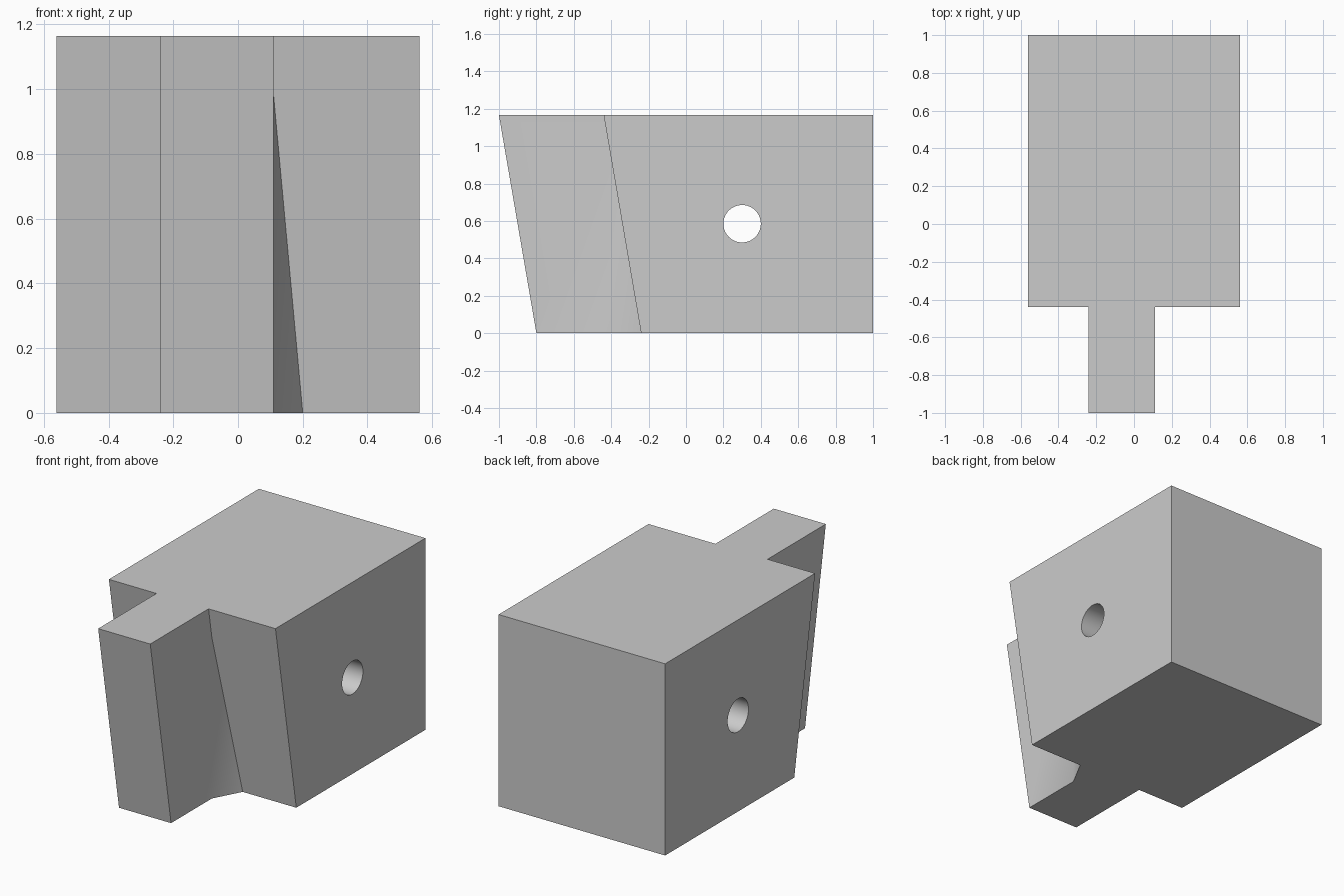
import bpy
import bmesh
from math import pi

cube = bpy.data.objects.get("Cube")
if cube:
    bpy.data.objects.remove(cube, do_unlink=True)

HEIGHT = 1.165
SLOPE = 0.2       # how far the front leans out at the top
HALF = 0.56
LEFT, RIGHT = 0.11, -0.24   # sides of the tongue

grey = bpy.data.materials.new("plain grey")
grey.use_nodes = True
grey.diffuse_color = (0.6, 0.6, 0.6, 1)
grey.node_tree.nodes["Principled BSDF"].inputs["Base Color"].default_value = (0.6, 0.6, 0.6, 1)

bm = bmesh.new()


def column(x, y, lean):
    """Bottom and top vertex of one vertical or leaning edge."""
    return [bm.verts.new((x, y, 0)), bm.verts.new((x, y - lean, HEIGHT))]


# Leaning edges of the tongue and block fronts, vertical edges at the back
tongue_right = column(RIGHT, -0.8, SLOPE)
tongue_left = column(LEFT, -0.8, SLOPE)
front_left = column(HALF, -0.24, SLOPE)
back_left = column(HALF, 1, 0)
back_right = column(-HALF, 1, 0)
front_right = column(-HALF, -0.24, SLOPE)
inner_right = column(RIGHT, -0.24, SLOPE)

# Inner left corner, with a triangular web tapering upward
web_apex_z = 0.98
web_y = -0.24 - SLOPE * web_apex_z / HEIGHT
web_base = bm.verts.new((LEFT, web_y, 0))
web_end = bm.verts.new((0.2, -0.24, 0))
web_apex = bm.verts.new((LEFT, web_y, web_apex_z))
inner_top = bm.verts.new((LEFT, -0.24 - SLOPE, HEIGHT))

# Plain side walls
walls = [front_left, back_left, back_right, front_right,
         inner_right, tongue_right, tongue_left]
for a, b in zip(walls, walls[1:]):
    bm.faces.new((a[0], b[0], b[1], a[1]))

# Walls meeting at the web
bm.faces.new((tongue_left[0], web_base, web_apex, inner_top, tongue_left[1]))
bm.faces.new((web_base, web_end, web_apex))
bm.faces.new((web_end, front_left[0], front_left[1], inner_top, web_apex))

# Top and underside
bm.faces.new([c[1] for c in walls] + [inner_top])
bm.faces.new([c[0] for c in walls] + [web_base, web_end])
bmesh.ops.recalc_face_normals(bm, faces=bm.faces)

mesh = bpy.data.meshes.new("block")
bm.to_mesh(mesh)
bm.free()
mesh.materials.append(grey)
block = bpy.data.objects.new("block", mesh)
bpy.context.collection.objects.link(block)

# Round hole through both sides
bpy.ops.mesh.primitive_cylinder_add(vertices=64, radius=0.1, depth=2,
                                    location=(0, 0.3, 0.585),
                                    rotation=(0, pi / 2, 0))
cutter = bpy.context.object
cutter.name = "hole_cutter"
cutter.hide_render = True
cutter.data.materials.append(grey)

hole = block.modifiers.new("hole", 'BOOLEAN')
hole.operation = 'DIFFERENCE'
hole.solver = 'EXACT'
hole.object = cutter

bpy.ops.object.select_all(action='DESELECT')
block.select_set(True)
bpy.context.view_layer.objects.active = block
bpy.ops.object.modifier_apply(modifier="hole")
bpy.data.objects.remove(cutter, do_unlink=True)
bpy.ops.object.shade_smooth_by_angle(angle=pi / 6)
